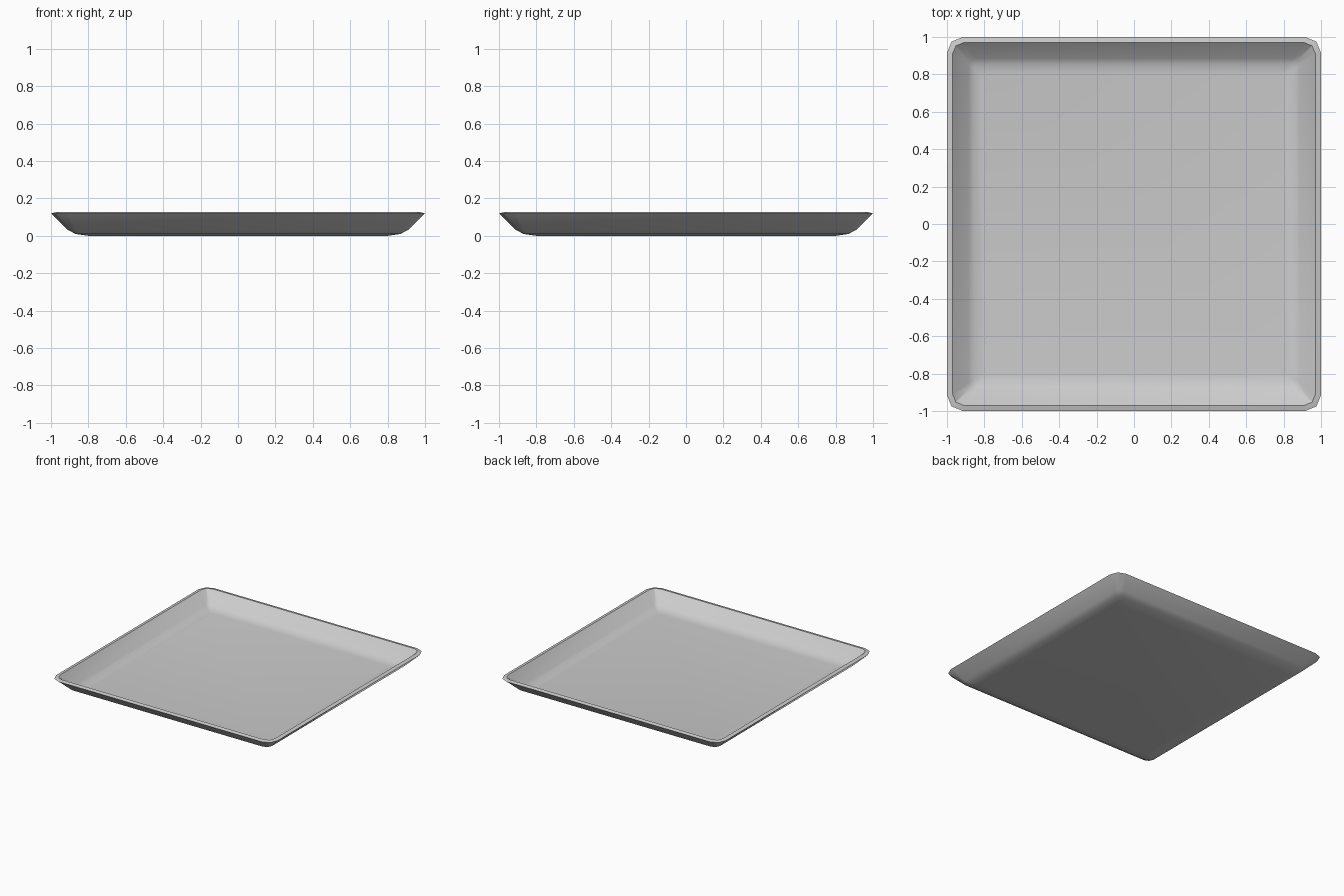
import bpy, bmesh, math

if "Cube" in bpy.data.objects:
    bpy.data.objects.remove(bpy.data.objects["Cube"])

# Cross-section from underside to inner floor: (half width, height, corner radius)
PROFILE = [
    (0.80, 0.0, 0.03), (0.87, 0.01, 0.04), (0.91, 0.032, 0.05),
    (1.00, 0.12, 0.085), (0.97, 0.127, 0.06),
    (0.885, 0.041, 0.035), (0.857, 0.025, 0.025), (0.81, 0.018, 0.02),
]


def rounded_square(bm, half, z, radius, segs=2):
    """Ring of vertices around a square with rounded corners."""
    ring = []
    for q in range(4):
        mid = math.radians(45 + 90 * q)
        cx = math.copysign(half - radius, math.cos(mid))
        cy = math.copysign(half - radius, math.sin(mid))
        for s in range(segs + 1):
            a = math.radians(90 * (q + s / segs))
            ring.append(bm.verts.new((cx + radius * math.cos(a),
                                      cy + radius * math.sin(a), z)))
    return ring


# Tray: loft the rings, cap underside and floor
bm = bmesh.new()
rings = [rounded_square(bm, *p) for p in PROFILE]
for lower, upper in zip(rings, rings[1:]):
    n = len(lower)
    for i in range(n):
        j = (i + 1) % n
        bm.faces.new((lower[i], lower[j], upper[j], upper[i]))
bm.faces.new(list(reversed(rings[0])))
bm.faces.new(rings[-1])
bmesh.ops.recalc_face_normals(bm, faces=bm.faces)

mesh = bpy.data.meshes.new("tray")
bm.to_mesh(mesh)
bm.free()
tray = bpy.data.objects.new("tray", mesh)
bpy.context.collection.objects.link(tray)

# Smooth shading with a crisp rim
bpy.context.view_layer.objects.active = tray
tray.select_set(True)
bpy.ops.object.shade_smooth_by_angle(angle=math.radians(20))
